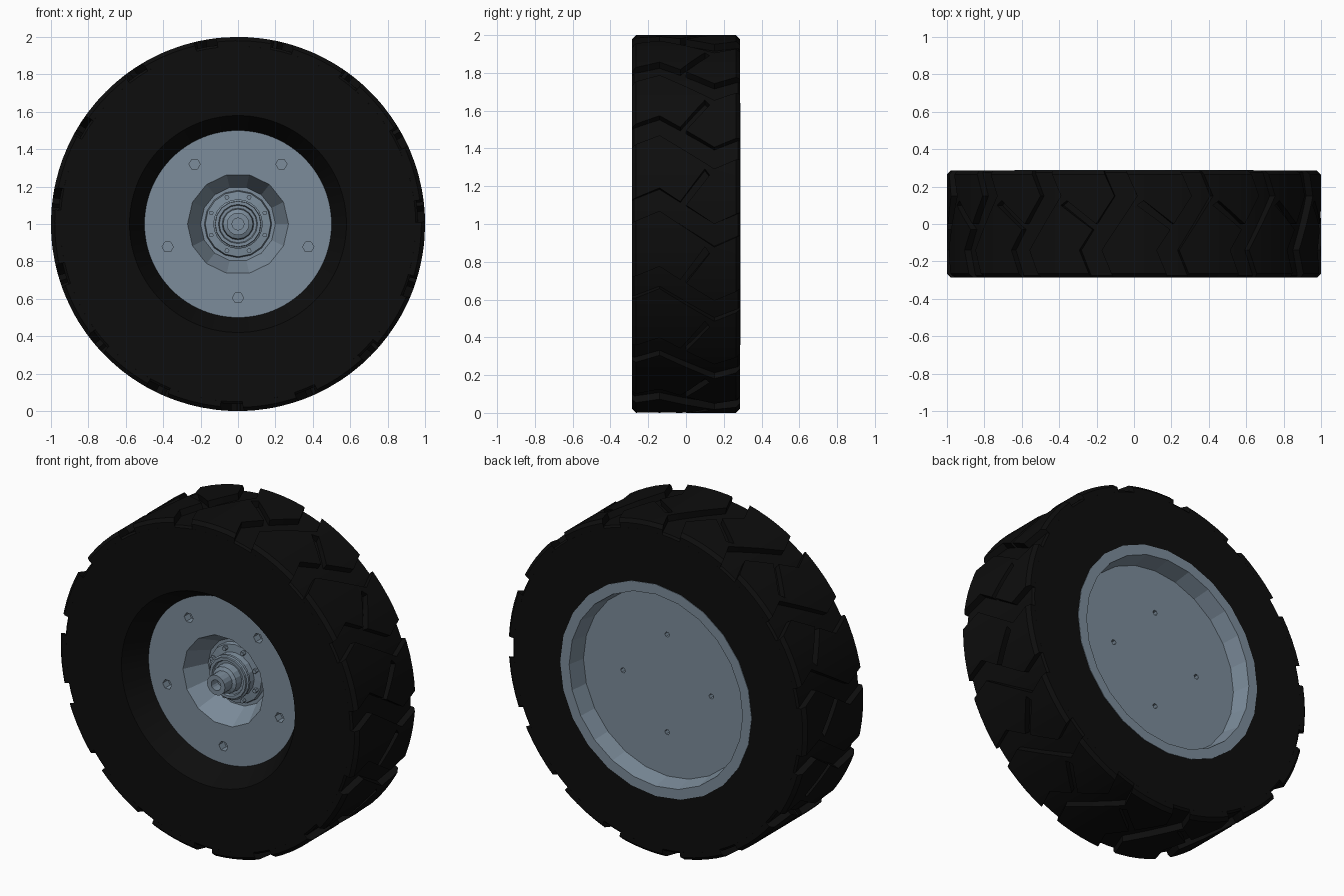
import bpy, bmesh, math
from mathutils import Vector

if "Cube" in bpy.data.objects:
    bpy.data.objects.remove(bpy.data.objects["Cube"])

def material(name, rgb):
    m = bpy.data.materials.new(name)
    m.diffuse_color = (*rgb, 1)
    m.use_nodes = True
    m.node_tree.nodes["Principled BSDF"].inputs["Base Color"].default_value = m.diffuse_color
    return m

RUBBER = material("black_rubber", (0.004, 0.004, 0.004))
METAL = material("blue_grey_metal", (0.2, 0.262, 0.325))

def on_wheel(r, deg, y):
    """Point at a radius and angle around the axle (along y, at z = 1)."""
    a = math.radians(deg)
    return Vector((r * math.cos(a), y, 1 + r * math.sin(a)))

def finish(bm, name, mat):
    bmesh.ops.remove_doubles(bm, verts=bm.verts, dist=1e-5)
    bmesh.ops.recalc_face_normals(bm, faces=bm.faces)
    me = bpy.data.meshes.new(name)
    bm.to_mesh(me)
    bm.free()
    me.materials.append(mat)
    ob = bpy.data.objects.new(name, me)
    bpy.context.collection.objects.link(ob)
    return ob

def lathe(name, profile, sides, mat, centre=(0, 0), start=0.0, bm_only=None):
    """Spin a closed (radius, y) profile about the y axis through (x, z - 1)."""
    bm = bm_only or bmesh.new()
    shift = Vector((centre[0], 0, centre[1]))
    rings = [[bm.verts.new(on_wheel(r, start + 360 * i / sides, y) + shift)
              for r, y in profile] for i in range(sides)]
    n = len(profile)
    for i in range(sides):
        a, b = rings[i], rings[(i + 1) % sides]
        for j in range(n):
            k = (j + 1) % n
            if profile[j][0] < 1e-6 and profile[k][0] < 1e-6:
                continue
            if profile[j][0] < 1e-6:
                bm.faces.new((a[j], a[k], b[k]))
            elif profile[k][0] < 1e-6:
                bm.faces.new((a[j], a[k], b[j]))
            else:
                bm.faces.new((a[j], a[k], b[k], b[j]))
    return None if bm_only else finish(bm, name, mat)

def pin(r, y0, y1, r1=None):
    return [(0, y0), (r, y0), (r if r1 is None else r1, y1), (0, y1)]

def cut(target, cutter):
    mod = target.modifiers.new(cutter.name, "BOOLEAN")
    mod.operation, mod.solver, mod.object = "DIFFERENCE", "EXACT", cutter
    cutter.hide_render = True
    cutter.hide_set(True)

# Tyre carcass
tyre = lathe("tyre_body", [
    (0.58, -0.285), (0.95, -0.285), (0.962, -0.275), (0.962, 0.275), (0.95, 0.285),
    (0.60, 0.285), (0.60, 0.2), (0.5, 0.05), (0.5, -0.14)], 90, RUBBER)

# Tread lugs: flat outlines (y, degrees) with a narrow branch notch, wrapped round the tyre
LUG = [(-0.285, -3.5), (-0.14, 0), (-0.03, -4.2), (0.10, 6), (0.125, 4), (0.0, -5.3),
       (0.15, -11), (0.285, -7.5), (0.285, 9.5), (0.15, 6), (-0.14, 17), (-0.285, 13.5)]
LUGS = 15
bm = bmesh.new()
for k in range(LUGS):
    one = bmesh.new()
    face = one.faces.new([one.verts.new((y, d / 60, 0)) for y, d in LUG])
    top = bmesh.ops.extrude_face_region(one, geom=[face])["geom"]
    for v in top:
        if isinstance(v, bmesh.types.BMVert):
            v.co.z = 1
    cuts = [((0, d / 60, 0), (0, 1, 0)) for d in range(-8, 17, 4)]
    cuts += [((y, 0, 0), (1, 0, 0)) for y in (-0.265, 0.265)]
    for co, no in cuts:
        bmesh.ops.bisect_plane(one, geom=one.verts[:] + one.edges[:] + one.faces[:],
                               plane_co=co, plane_no=no, dist=1e-5)
    bmesh.ops.triangulate(one, faces=[f for f in one.faces if len(f.verts) > 4])
    bmesh.ops.recalc_face_normals(one, faces=one.faces)
    copies = {}
    for v in one.verts:
        r = 0.95 if v.co.z < 0.5 else (0.98 if abs(v.co.x) > 0.27 else 1.0)
        copies[v] = bm.verts.new(on_wheel(r, v.co.y * 60 + 11 + k * 360 / LUGS, v.co.x))
    for f in one.faces:
        bm.faces.new([copies[v] for v in f.verts])
    one.free()
finish(bm, "tread_lugs", RUBBER)

# Rim: recessed front disc, dished back with a raised lip
rim = lathe("rim", [(0, -0.14), (0.505, -0.14), (0.505, 0.05), (0.64, 0.22), (0.64, 0.288),
                    (0.58, 0.288), (0.56, 0.18), (0, 0.18)], 24, METAL)

# Conical hub recess
cut(rim, lathe("hub_recess_cutter", pin(0.28, -0.16, 0.0, 0.20), 14, METAL))

# Five wheel bolt holes in front, four small ones behind
bm = bmesh.new()
for i in range(5):
    a = math.radians(-90 + 72 * i)
    lathe("", pin(0.03, -0.2, -0.09), 6, METAL,
          (0.395 * math.cos(a), 0.395 * math.sin(a)), 0, bm)
for i in range(4):
    a = math.radians(90 * i)
    lathe("", pin(0.016, 0.12, 0.22), 6, METAL,
          (0.295 * math.cos(a), 0.295 * math.sin(a)), 0, bm)
cut(rim, finish(bm, "bolt_hole_cutter", METAL))

# Stepped hub with a hollow axle end
lathe("hub", [(0, 0.02), (0.185, 0.02), (0.175, -0.025), (0.13, -0.03), (0.122, -0.10),
              (0.105, -0.10), (0.10, -0.085), (0.085, -0.085), (0.08, -0.13), (0.06, -0.14),
              (0.06, -0.21), (0.032, -0.21), (0.032, -0.15), (0, -0.15)], 16, METAL)
lathe("hub_seal_ring", [(0.122, -0.09), (0.132, -0.085), (0.132, -0.07), (0.12, -0.065)],
      24, METAL)

# Small hub nuts around the seal
bm = bmesh.new()
for i in range(8):
    a = math.radians(22.5 + 45 * i)
    lathe("", pin(0.013, 0.0, -0.05), 6, METAL,
          (0.155 * math.cos(a), 0.155 * math.sin(a)), 0, bm)
finish(bm, "hub_nuts", METAL)
